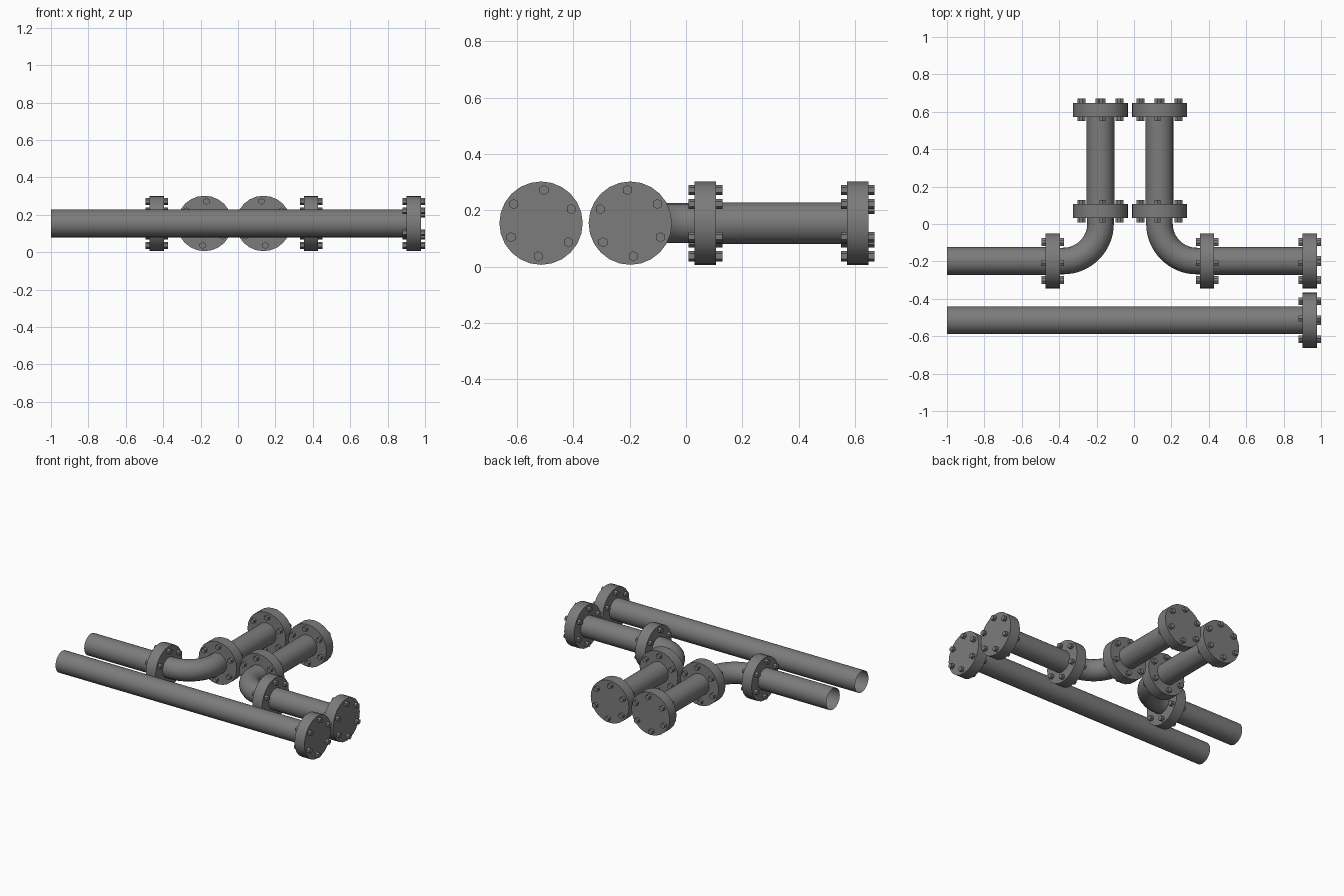
import bpy
import bmesh
from math import radians, pi, cos, sin
from mathutils import Matrix, Vector

default = bpy.data.objects.get("Cube")
if default:
    bpy.data.objects.remove(default)

steel = bpy.data.materials.new("dark_grey_steel")
steel.use_nodes = True
GREY = (0.2, 0.2, 0.2, 1)
steel.diffuse_color = GREY
steel.node_tree.nodes["Principled BSDF"].inputs["Base Color"].default_value = GREY

AXIS_Z = 0.154       # height of every pipe centre line
PIPE_R = 0.074
ELBOW_R = 0.071
BEND = 0.2           # bend radius of the elbows
LONG_Y, SHORT_Y = -0.515, -0.198


def finish(obj):
    obj.data.materials.append(steel)
    bpy.ops.object.select_all(action='DESELECT')
    obj.select_set(True)
    bpy.context.view_layer.objects.active = obj
    bpy.ops.object.shade_smooth_by_angle(angle=radians(35))


def add_cylinder(bm, start, end, radius, sides, caps):
    """Cylinder between two points."""
    a, b = Vector(start), Vector(end)
    turn = (b - a).to_track_quat('Z', 'Y').to_matrix().to_4x4()
    bmesh.ops.create_cone(bm, cap_ends=caps, segments=sides, radius1=radius,
                          radius2=radius, depth=(b - a).length,
                          matrix=Matrix.Translation((a + b) / 2) @ turn)


def mesh_object(name, bm):
    mesh = bpy.data.meshes.new(name)
    bm.to_mesh(mesh)
    bm.free()
    obj = bpy.data.objects.new(name, mesh)
    bpy.context.collection.objects.link(obj)
    finish(obj)


def pipe(name, start, end):
    """Open-ended tube in the horizontal plane."""
    bm = bmesh.new()
    add_cylinder(bm, (*start, AXIS_Z), (*end, AXIS_Z), PIPE_R, 32, False)
    mesh_object(name, bm)


def flange(name, centre, axis, tilt):
    """Disc with six hexagonal through bolts."""
    centre = Vector((*centre, AXIS_Z))
    axis = Vector(axis)
    side = axis.cross(Vector((0, 0, 1)))
    bm = bmesh.new()
    add_cylinder(bm, centre - axis * 0.038, centre + axis * 0.038, 0.148, 24, True)
    for i in range(6):
        angle = radians(90 + tilt) + i * pi / 3
        spot = centre + (side * cos(angle) + Vector((0, 0, sin(angle)))) * 0.118
        add_cylinder(bm, spot - axis * 0.06, spot + axis * 0.06, 0.018, 6, True)
    mesh_object(name, bm)


def elbow(name, x, sign):
    """Quarter bend from the y direction out towards sign * x."""
    centre = Vector((x + sign * BEND, SHORT_Y + BEND))
    path = [(x, 0.07)]
    for i in range(17):
        a = i / 16 * pi / 2
        path.append((centre.x - sign * BEND * cos(a), centre.y - BEND * sin(a)))
    path.append((x + sign * 0.25, SHORT_Y))
    curve = bpy.data.curves.new(name, 'CURVE')
    curve.dimensions = '3D'
    curve.bevel_depth = ELBOW_R
    curve.bevel_resolution = 6
    spline = curve.splines.new('POLY')
    spline.points.add(len(path) - 1)
    for point, (px, py) in zip(spline.points, path):
        point.co = (px, py, AXIS_Z, 1)
    obj = bpy.data.objects.new(name, curve)
    bpy.context.collection.objects.link(obj)
    bpy.ops.object.select_all(action='DESELECT')
    obj.select_set(True)
    bpy.context.view_layer.objects.active = obj
    bpy.ops.object.convert(target='MESH')
    finish(bpy.context.view_layer.objects.active)


ALONG_X, ALONG_Y = (1, 0, 0), (0, 1, 0)

# Long straight pipe along the front
pipe("long_pipe", (-1, LONG_Y), (0.93, LONG_Y))
flange("long_pipe_flange", (0.94, LONG_Y), ALONG_X, 5)

# Two bent runs: side, riser x, sign, elbow flange x, outer end x
for side, x, sign, joint, outer in (("right", -0.179, -1, -0.434, -1),
                                    ("left", 0.136, 1, 0.391, 0.93)):
    elbow(side + "_elbow", x, sign)
    pipe(side + "_back_pipe", (x, 0.07), (x, 0.6))
    pipe(side + "_outer_pipe", (joint, SHORT_Y), (outer, SHORT_Y))
    flange(side + "_elbow_back_flange", (x, 0.069), ALONG_Y, 5 * sign)
    flange(side + "_back_end_flange", (x, 0.61), ALONG_Y, 5 * sign)
    flange(side + "_elbow_outer_flange", (joint, SHORT_Y), ALONG_X, -5)
flange("left_outer_end_flange", (0.94, SHORT_Y), ALONG_X, -5)
